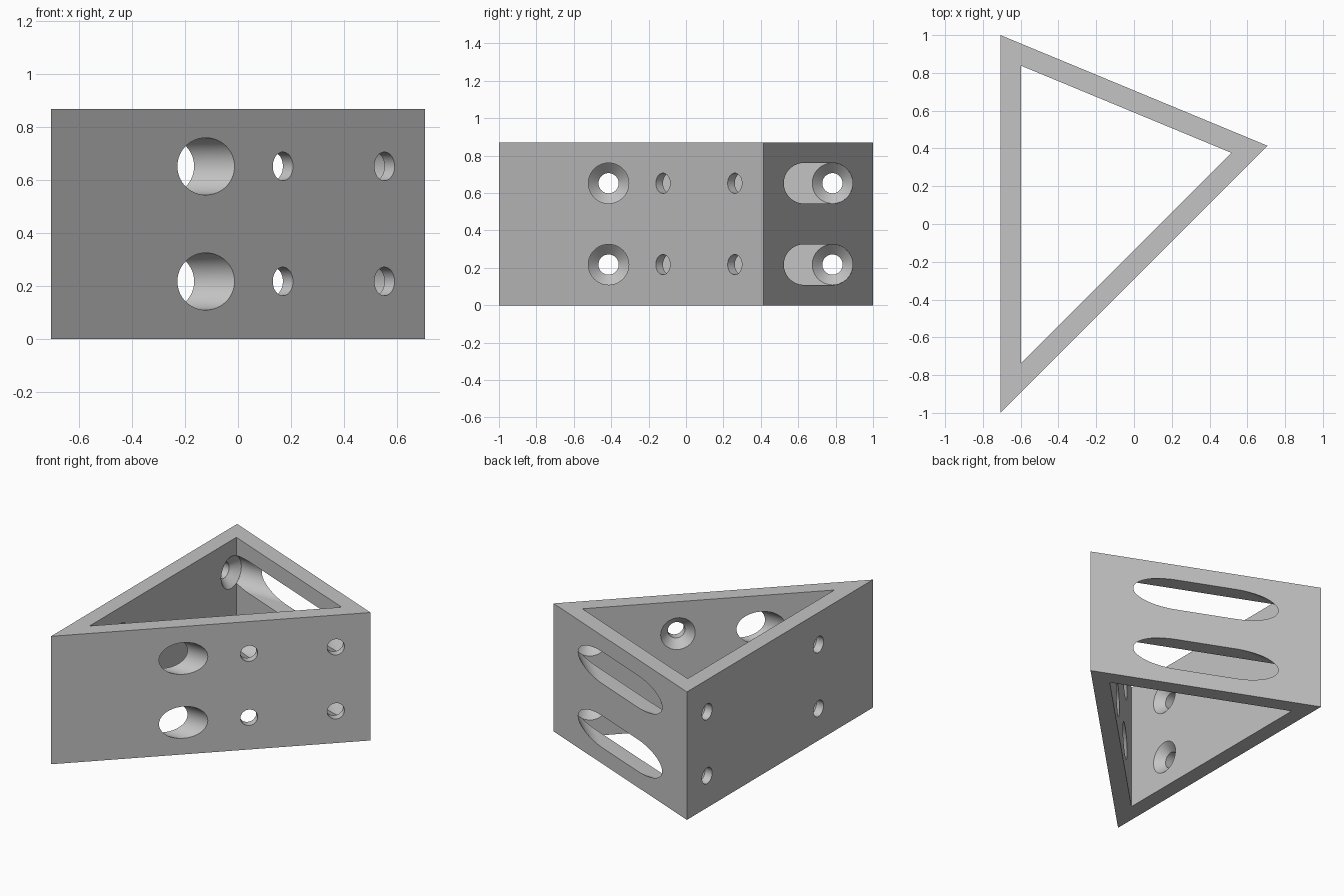
import bpy, bmesh, math
from mathutils import Vector

if "Cube" in bpy.data.objects:
    bpy.data.objects.remove(bpy.data.objects["Cube"])

HEIGHT, WALL = 0.87, 0.108
BORE, HEAD = 0.054, 0.108          # screw hole and screw head radii
SEGMENTS = 64
R2 = math.sqrt(0.5)

# Isosceles footprint: back corner, right corner, front corner
A, B, C = Vector((-R2, 1, 0)), Vector((R2, R2 * 2 - 1, 0)), Vector((-R2, -1, 0))
UP = Vector((0, 0, 1))


def make_object(name, bm):
    bmesh.ops.recalc_face_normals(bm, faces=bm.faces)
    mesh = bpy.data.meshes.new(name)
    bm.to_mesh(mesh)
    bm.free()
    obj = bpy.data.objects.new(name, mesh)
    bpy.context.scene.collection.objects.link(obj)
    return obj


def ring(bm, centre, axis, radius):
    side = axis.cross(UP)
    return [bm.verts.new(centre + radius * (side * math.cos(a) + UP * math.sin(a)))
            for a in (2 * math.pi * i / SEGMENTS for i in range(SEGMENTS))]


def bridge(bm, low, high):
    for i in range(len(low)):
        j = (i + 1) % len(low)
        bm.faces.new((low[i], low[j], high[j], high[i]))


def screw_cutter(origin, axis, reach):
    """Bore, countersink and driver access, turned about one axis."""
    bm = bmesh.new()
    profile = [(-0.05, BORE), (WALL / 2, BORE), (WALL, HEAD), (reach, HEAD)]
    rings = [ring(bm, origin + axis * d, axis, r) for d, r in profile]
    for low, high in zip(rings, rings[1:]):
        bridge(bm, low, high)
    bm.faces.new(rings[0])
    bm.faces.new(rings[-1])
    return make_object("screw_cutter", bm)


def slot_cutter(starts, depth):
    """Hull of two access bores that meet outside the back wall."""
    bm = bmesh.new()
    for origin, axis in starts:
        for d in (WALL + 0.001, depth):
            ring(bm, origin + axis * d, axis, HEAD + 0.0004)
    hull = bmesh.ops.convex_hull(bm, input=bm.verts)
    junk = {v for v in hull["geom_interior"] + hull["geom_unused"]
            if isinstance(v, bmesh.types.BMVert)}
    bmesh.ops.delete(bm, geom=list(junk), context="VERTS")
    return make_object("slot_cutter", bm)


# Triangular frame: the inner outline is the outer one shrunk about the incentre
a, b, c = (B - C).length, (C - A).length, (A - B).length
incentre = (A * a + B * b + C * c) / (a + b + c)
inradius = (B - A).cross(C - A).length / (a + b + c)
outer = [A, C, B]
inner = [incentre + (p - incentre) * (1 - WALL / inradius) for p in outer]
bm = bmesh.new()
loops = [[bm.verts.new(p + UP * z) for p in outline]
         for outline, z in ((outer, 0), (outer, HEIGHT), (inner, HEIGHT), (inner, 0))]
for low, high in zip(loops, loops[1:] + loops[:1]):
    bridge(bm, low, high)
frame = make_object("triangular_bracket", bm)

# Screw holes in the straight and diagonal walls, on two levels
left_in, diag_in = Vector((1, 0, 0)), Vector((-R2, R2, 0))
along_left, along_diag = (C - A).normalized(), (C - B).normalized()
EDGE = 0.217
cutters = []
for z in (HEIGHT / 4, HEIGHT * 3 / 4):
    level = UP * z
    near_a = A + along_left * EDGE + level
    near_b = B + along_diag * EDGE + level
    cutters += [
        screw_cutter(near_a, left_in, WALL + 0.003),
        screw_cutter(A + along_left * 1.414 + level, left_in, 0.9),
        screw_cutter(near_b, diag_in, WALL + 0.003),
        screw_cutter(B + along_diag * 0.76 + level, diag_in, WALL + 0.01),
    ]
    meet = (near_a - near_b).length / 2 / math.cos(math.pi / 8)
    cutters.append(slot_cutter([(near_a, left_in), (near_b, diag_in)], meet))

for cutter in cutters:
    cutter.hide_render = True
    mod = frame.modifiers.new("cut", "BOOLEAN")
    mod.operation, mod.solver, mod.object = "DIFFERENCE", "EXACT", cutter

# Apply the cuts and drop the cutters
graph = bpy.context.evaluated_depsgraph_get()
result = bpy.data.meshes.new_from_object(frame.evaluated_get(graph))
frame.modifiers.clear()
frame.data = result
for cutter in cutters:
    bpy.data.objects.remove(cutter)

# Single grey finish
grey = bpy.data.materials.new("plain_grey")
grey.use_nodes = True
colour = (0.55, 0.55, 0.55, 1)
grey.diffuse_color = colour
grey.node_tree.nodes["Principled BSDF"].inputs["Base Color"].default_value = colour
frame.data.materials.clear()
frame.data.materials.append(grey)

bpy.ops.object.select_all(action="DESELECT")
frame.select_set(True)
bpy.context.view_layer.objects.active = frame
bpy.ops.object.shade_smooth_by_angle(angle=math.radians(25))
